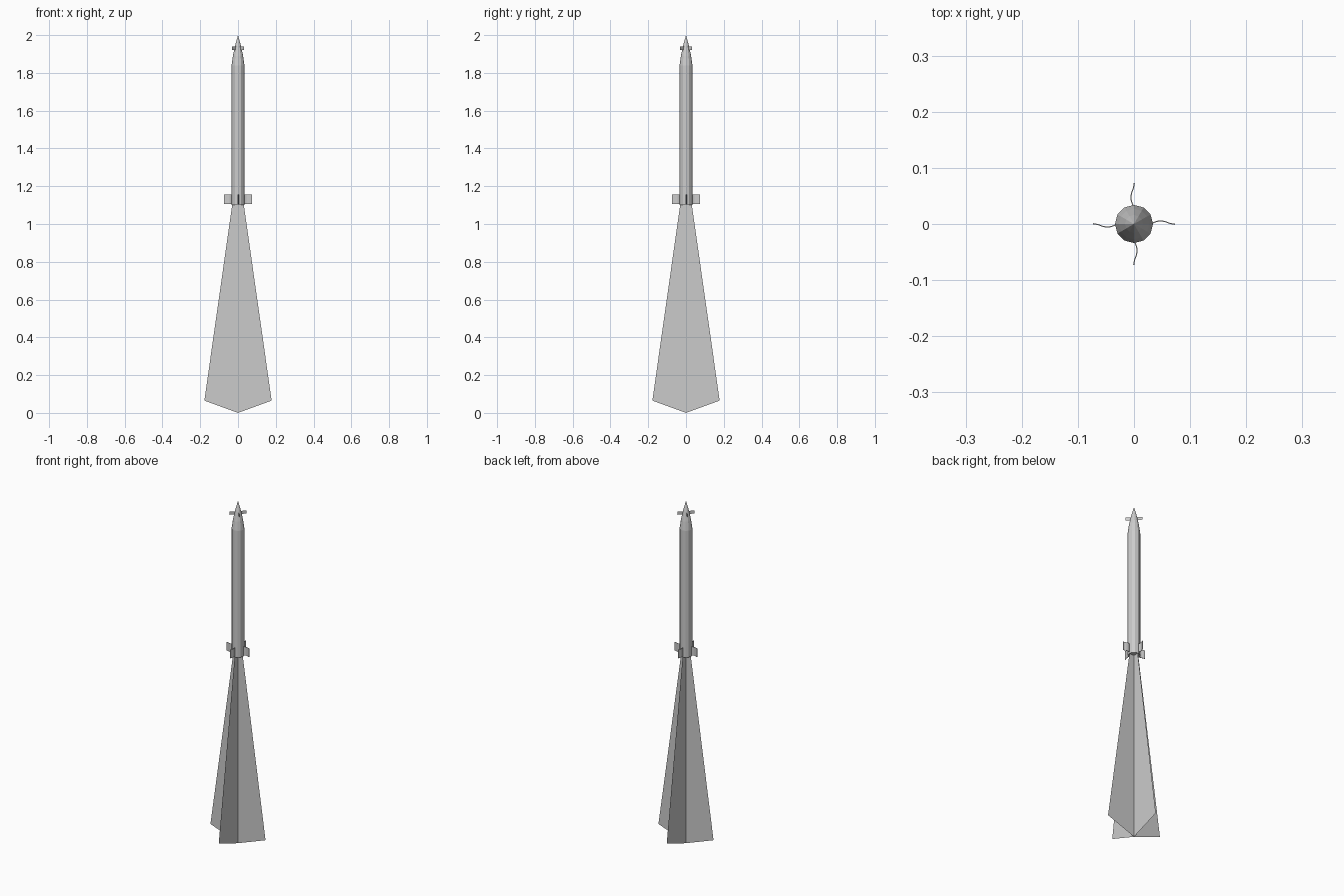
import bpy, math
from mathutils import Matrix

if "Cube" in bpy.data.objects:
    bpy.data.objects.remove(bpy.data.objects["Cube"])


def make(name, verts, faces):
    me = bpy.data.meshes.new(name)
    me.from_pydata(verts, [], faces)
    me.update()
    ob = bpy.data.objects.new(name, me)
    bpy.context.collection.objects.link(ob)
    return ob


def spin(name, verts, faces, count, start=0.0):
    # repeat a part around the z axis
    for i in range(count):
        ob = make(f"{name}_{i + 1}", verts, faces)
        ob.data.transform(Matrix.Rotation(start + i * math.tau / count, 4, 'Z'))


# rocket body: lathed 12-sided profile with a pointed nose
SIDES = 12
profile = [(0.034, 1.10), (0.034, 1.84), (0.027, 1.89), (0.016, 1.943)]
verts = [(r * math.cos(k * math.tau / SIDES), r * math.sin(k * math.tau / SIDES), z)
         for r, z in profile for k in range(SIDES)]
faces = [(j * SIDES + k, j * SIDES + (k + 1) % SIDES,
          (j + 1) * SIDES + (k + 1) % SIDES, (j + 1) * SIDES + k)
         for j in range(len(profile) - 1) for k in range(SIDES)]
tip = len(verts)
verts.append((0, 0, 2.0))
last = (len(profile) - 1) * SIDES
faces += [(last + k, last + (k + 1) % SIDES, tip) for k in range(SIDES)]
faces.append(tuple(reversed(range(SIDES))))
make("rocket_body", verts, faces)

# curved tail fins, thin solid strips
curve = [(0.030, 0.0005), (0.040, 0.0045), (0.047, 0.0055),
         (0.055, 0.0045), (0.064, 0.001), (0.073, -0.0005)]
n = len(curve)
outline = [(x, y + 0.001) for x, y in curve] + [(x, y - 0.001) for x, y in reversed(curve)]
m = len(outline)
verts = [(x, y, z) for z in (1.107, 1.157) for x, y in outline]
faces = [(i, m + i, m + (i + 1) % m, (i + 1) % m) for i in range(m)]
for i in range(n - 1):
    a, b, c, d = i, i + 1, m - 2 - i, m - 1 - i
    faces += [(a, b, c, d), (m + d, m + c, m + b, m + a)]
spin("tail_fin", verts, faces, 4)

# small flat nose fins on the diagonals
spin("nose_fin", [(0, 0, 1.922), (0.045, 0, 1.922), (0.045, 0, 1.94), (0, 0, 1.94)],
     [(0, 1, 2, 3)], 4, math.pi / 4)

# exhaust plume: crossed flat sheets meeting on the axis
spin("exhaust_sheet", [(0, 0, 0), (0.178, 0, 0.065), (0.031, 0, 1.10), (0, 0, 1.10)],
     [(0, 1, 2, 3)], 4)
